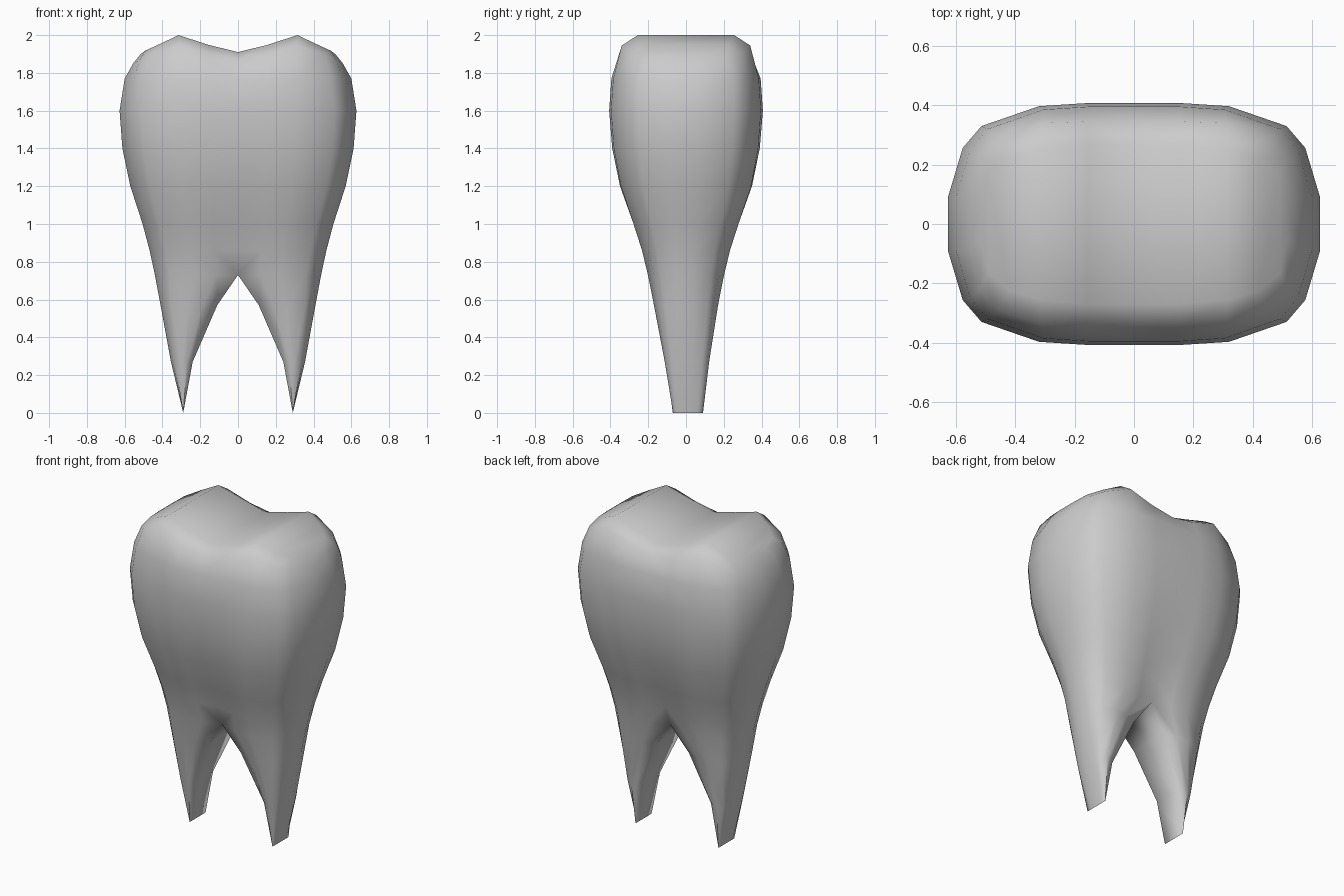
import bpy, bmesh

if "Cube" in bpy.data.objects:
    bpy.data.objects.remove(bpy.data.objects["Cube"])

# Quarter cross-section (x, y as fractions), from centre line round to the side
QUARTER = [(0, 1), (.26, 1), (.51, .975), (.82, .81), (.92, .63), (1, .22)]

# Levels: z, inner x, outer x, half depth, centre groove, y shift
LEVELS = [
    (0.00, .29, .29, .080, 0.00, .01),
    (0.27, .24, .355, .125, .30, .005),
    (0.57, .11, .410, .180, .28, 0),
    (0.73, .00, .440, .213, .25, 0),
    (0.86, .00, .468, .243, .15, 0),
    (1.00, .00, .505, .288, .09, 0),
    (1.20, .00, .570, .355, .04, 0),
    (1.40, .00, .612, .392, .01, 0),
    (1.60, .00, .627, .407, 0.00, 0),
    (1.77, .00, .600, .395, 0.00, 0),
]

# Biting edge rings: x, y, z from centre line to side
SHOULDER = [(0, .345, 1.87), (.155, .345, 1.895), (.31, .34, 1.945),
            (.46, .29, 1.895), (.52, .22, 1.87), (.555, .08, 1.85)]
CROWN = [(0, .27, 1.91), (.155, .27, 1.948), (.315, .255, 2.0),
         (.42, .225, 1.95), (.49, .165, 1.918), (.515, .06, 1.90)]

bm = bmesh.new()


def half_ring(pts, shift=0):
    """Front centre -> right side -> back centre."""
    path = [(x, -y, z) for x, y, z in pts] + pts[::-1]
    return [bm.verts.new((x, y + shift, z)) for x, y, z in path]


rings = []
for z, inner, outer, depth, groove, shift in LEVELS:
    pts = [(inner + (outer - inner) * s, depth * t * (1 - groove * (1 - s) ** 3), z)
           for s, t in QUARTER]
    rings.append(half_ring(pts, shift))
rings += [half_ring(SHOULDER), half_ring(CROWN)]

# Outer skin, plus the inner wall of the root below the fork
for k, (a, b) in enumerate(zip(rings, rings[1:])):
    for i in range(len(a) - 1):
        bm.faces.new((a[i], a[i + 1], b[i + 1], b[i]))
    if k < 3:
        bm.faces.new((a[-1], a[0], b[0], b[-1]))

# Biting surface bridged front to back
top = rings[-1]
for i in range(5):
    bm.faces.new((top[i], top[i + 1], top[-2 - i], top[-1 - i]))

bmesh.ops.remove_doubles(bm, verts=bm.verts, dist=0.0005)
for f in bm.faces:
    f.smooth = True

mesh = bpy.data.meshes.new("tooth")
bm.to_mesh(mesh)
bm.free()
tooth = bpy.data.objects.new("tooth", mesh)
bpy.context.collection.objects.link(tooth)

# Second cusp and root
mirror = tooth.modifiers.new("mirror", 'MIRROR')
mirror.use_axis = (True, False, False)
mirror.use_mirror_merge = True
mirror.merge_threshold = 0.001
